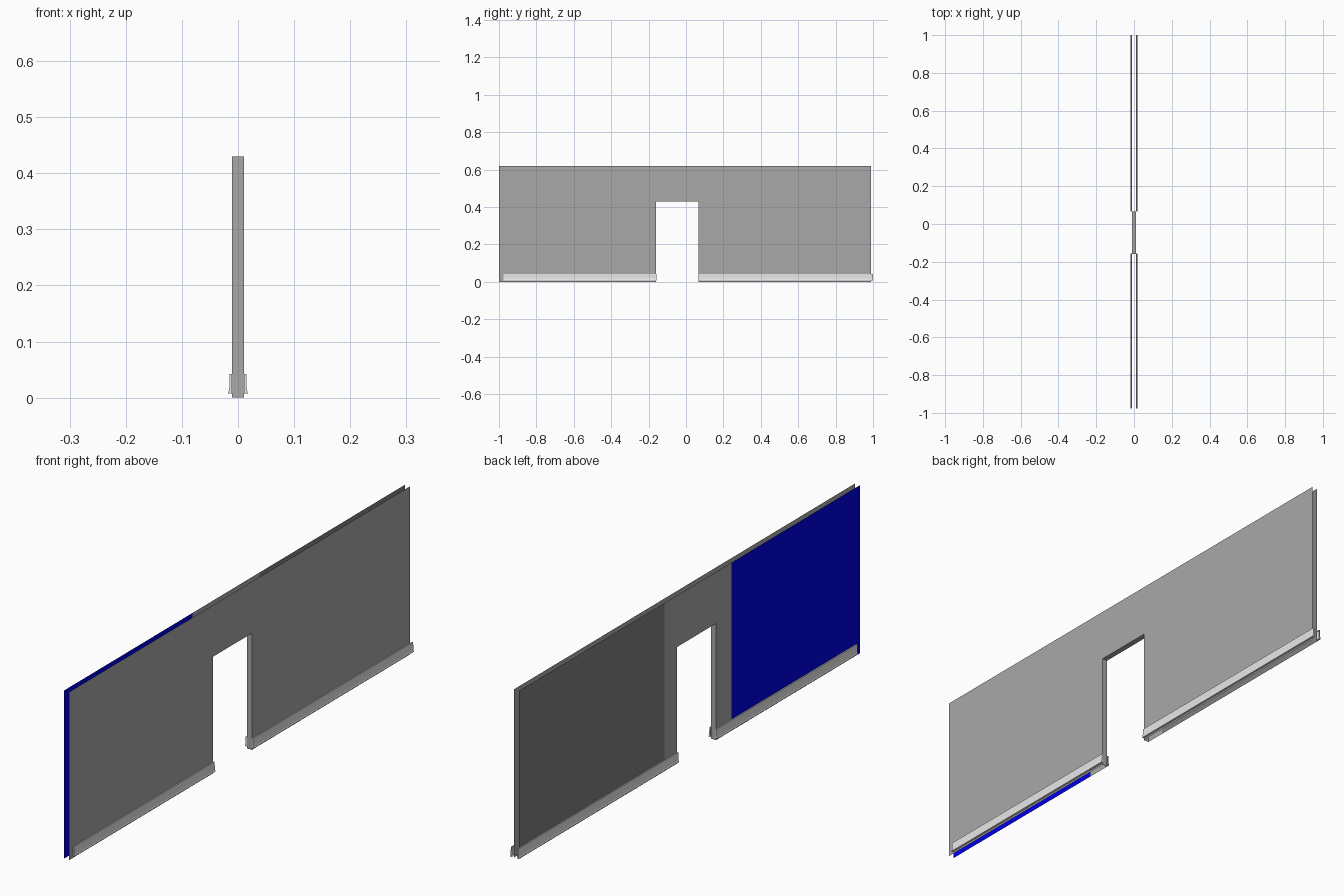
import bpy, bmesh

if "Cube" in bpy.data.objects:
    bpy.data.objects.remove(bpy.data.objects["Cube"])

# overall sizes
X = 0.0105                      # half thickness of the wall
Y0, Y1, H = -1.0, 0.988, 0.62   # wall ends and height
D0, D1, DH = -0.16, 0.066, 0.43 # doorway


def material(name, r, g, b):
    m = bpy.data.materials.new(name)
    m.diffuse_color = (r, g, b, 1)
    m.use_nodes = True
    m.node_tree.nodes["Principled BSDF"].inputs["Base Color"].default_value = m.diffuse_color
    return m


gray = material("mid_gray", 0.397, 0.397, 0.397)
dark = material("dark_gray", 0.216, 0.216, 0.216)
blue = material("blue", 0, 0, 1)
white = material("off_white", 0.93, 0.93, 0.93)


def make(name, polys, mat):
    bm = bmesh.new()
    for p in polys:
        bm.faces.new([bm.verts.new(v) for v in p])
    bmesh.ops.remove_doubles(bm, verts=bm.verts, dist=1e-5)
    me = bpy.data.meshes.new(name)
    bm.to_mesh(me)
    bm.free()
    me.materials.append(mat)
    ob = bpy.data.objects.new(name, me)
    bpy.context.collection.objects.link(ob)


def panel(x, a, b, z0, z1):
    # upright sheet facing away from the wall's middle
    p = [(x, a, z0), (x, b, z0), (x, b, z1), (x, a, z1)]
    return p if x > 0 else p[::-1]


# right skin, one colour
make("right_skin", [panel(X, Y0, D0, 0, DH), panel(X, D1, Y1, 0, DH),
                    panel(X, D0, D1, DH, H), panel(X, Y0, D0, DH, H),
                    panel(X, D1, Y1, DH, H)], gray)

# left skin: blue part, gray part around the doorway, dark part
S0, S1 = -0.25, 0.14
make("left_skin_blue", [panel(-X, Y0, S0, 0, H)], blue)
make("left_skin_doorway", [panel(-X, S0, D0, 0, DH), panel(-X, D1, S1, 0, DH),
                           panel(-X, S0, D0, DH, H), panel(-X, D0, D1, DH, H),
                           panel(-X, D1, S1, DH, H)], gray)
make("left_skin_dark", [panel(-X, S1, Y1, 0, H)], dark)

# doorway lining
make("door_lining", [
    [(X, D0, 0), (-X, D0, 0), (-X, D0, DH), (X, D0, DH)],
    [(-X, D1, 0), (X, D1, 0), (X, D1, DH), (-X, D1, DH)],
    [(-X, D0, DH), (-X, D1, DH), (X, D1, DH), (X, D0, DH)]], gray)

# flared skirting boards, mirrored to both sides
PROFILE = [(X, 0.007), (0.018, 0.007), (0.0165, 0.012), (0.0152, 0.02),
           (0.0148, 0.042), (X, 0.042)]


def skirting(name, side, a, b):
    n = len(PROFILE)
    polys = []
    for i in range(n - 1):
        (x0, z0), (x1, z1) = PROFILE[i], PROFILE[i + 1]
        polys.append([(side * x0, a, z0), (side * x0, b, z0),
                      (side * x1, b, z1), (side * x1, a, z1)])
    polys.append([(side * x, a, z) for x, z in PROFILE])
    polys.append([(side * x, b, z) for x, z in reversed(PROFILE)])
    if side < 0:
        polys = [p[::-1] for p in polys]
    make(name, polys, white)


for side, label in ((1, "right"), (-1, "left")):
    skirting("skirting_front_" + label, side, -0.977, D0 + 0.003)
    skirting("skirting_back_" + label, side, D1, 1.0)
